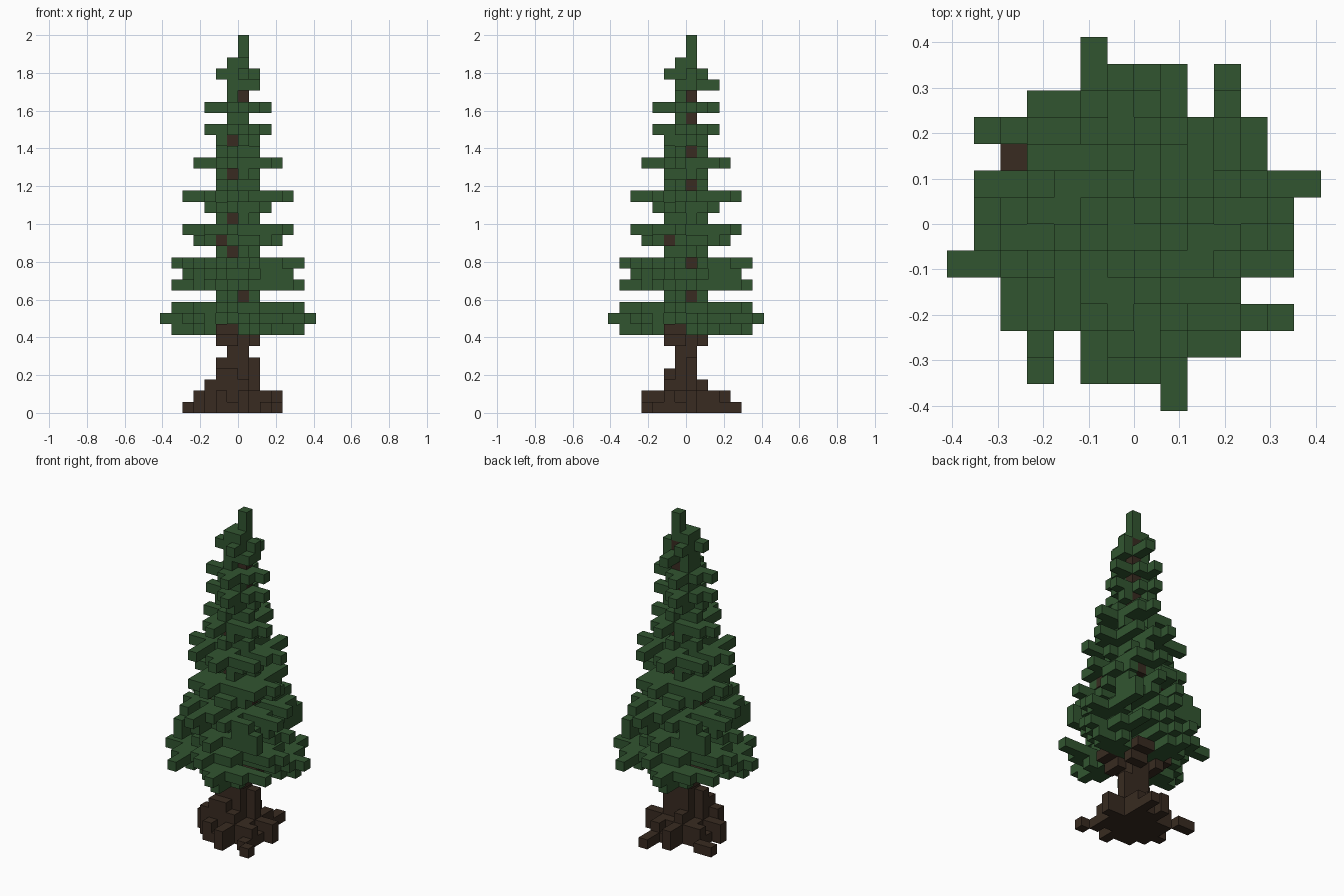
import bpy, bmesh
from mathutils import Vector

cube = bpy.data.objects.get("Cube")
if cube:
    bpy.data.objects.remove(cube)

UNIT = 2 / 34  # edge of one block


def material(name, rgb):
    m = bpy.data.materials.new(name)
    m.use_nodes = True
    m.diffuse_color = (*rgb, 1)
    bsdf = m.node_tree.nodes["Principled BSDF"]
    bsdf.inputs["Base Color"].default_value = (*rgb, 1)
    bsdf.inputs["Roughness"].default_value = 0.9
    return m


def bough(level, lane, start, end):
    """A straight run of blocks, repeated on the four sides of the trunk."""
    cells = set()
    for reach in range(start, end + 1):
        x, y = lane, reach
        for _ in range(4):
            cells.add((x, y, level))
            x, y = y, -1 - x
    return cells


def tier(level, lead, reach):
    """A branch layer: one long bough per side with shorter neighbours."""
    cells = set()
    for offset, drop in zip(range(-2, 2), (2, 2, 0, 1)):
        lane = lead + offset
        cells |= bough(level, lane, max(1, abs(lane)), reach - drop)
    return cells


def column(x, y, bottom, top):
    return {(x, y, z) for z in range(bottom, top)}


def build(name, cells, solid, mat):
    """Skin a set of blocks, leaving out the faces hidden by neighbours."""
    bm = bmesh.new()
    for cell in sorted(cells):
        centre = Vector(cell) + Vector((0.5, 0.5, 0.5))
        for axis in range(3):
            for sign in (-1, 1):
                n = Vector((0, 0, 0))
                n[axis] = sign
                if tuple(int(c) for c in Vector(cell) + n) in solid:
                    continue
                u = Vector((n.y, n.z, n.x))
                v = n.cross(u)
                corners = [n + u + v, n - u + v, n - u - v, n + u - v]
                bm.faces.new([bm.verts.new((centre + c / 2) * UNIT) for c in corners])
    bmesh.ops.remove_doubles(bm, verts=bm.verts, dist=UNIT / 100)
    mesh = bpy.data.meshes.new(name)
    bm.to_mesh(mesh)
    bm.free()
    mesh.materials.append(mat)
    obj = bpy.data.objects.new(name, mesh)
    bpy.context.collection.objects.link(obj)


# Trunk: thick shaft that thins in two steps, forks under the crown, side stubs
trunk = column(0, 0, 0, 31) | column(-1, -1, 0, 26)
trunk |= column(-1, 0, 0, 13) | column(0, -1, 0, 13)
for level in (6, 7):
    for lane in (0, 1):
        trunk |= bough(level, lane, 1, level - 5)
trunk |= bough(15, 1, 1, 2)

# Roots: a stepped flare on every side, buttresses and loose tips
roots = bough(2, -1, 1, 1)
for level in (0, 1):
    roots |= bough(level, -1, 1, 3) | bough(level, 0, 1, 2 - level) | bough(level, 1, 1, 2)
roots |= column(-2, -1, 0, 5) | column(1, 0, 0, 5) | column(-1, -2, 0, 4)
roots |= column(-2, -2, 0, 4) | column(-3, -2, 0, 3)
roots |= {(1, 3, 0), (1, 4, 0), (2, -3, 0), (3, -4, 0), (-4, 2, 0), (-5, 2, 0)}

# Crown: lead lane and reach of each branch layer
layers = {
    7: (-2, 5), 8: (-2, 6), 9: (0, 5), 10: (0, 1), 11: (-1, 5), 12: (1, 4),
    15: (-1, 3), 16: (0, 4), 18: (0, 2), 19: (-1, 4), 22: (0, 3), 25: (-1, 2), 27: (-1, 2),
}
foliage = set()
for level, (lead, reach) in layers.items():
    foliage |= tier(level, lead, reach)

# Side sprays that fill the corners between the long boughs
foliage |= bough(8, 3, 2, 5) | bough(8, 0, 1, 4) | bough(11, 3, 2, 4) | bough(12, 3, 2, 4)
foliage |= bough(13, 1, 1, 5) | bough(13, 0, 1, 3) | bough(13, -2, 2, 4) | bough(13, 3, 2, 3)
foliage |= bough(15, -2, 2, 3) | bough(15, -3, 2, 2) | bough(18, -1, 1, 1)
for level in (16, 19):
    foliage |= bough(level, 2, 2, 3)

# Narrow pinwheel collars between the layers, which let the trunk show
for level in (14, 17, 21, 24):
    foliage |= bough(level, -1, 1, 1)
for level in (20, 23):
    foliage |= bough(level, 0, 1, 1)

# Core needles around the thin upper shaft, tufts and the top spike
for level in range(13, 32):
    foliage |= bough(level, 0, 0, 0)
foliage.discard((0, -1, 28))
foliage |= {(1, 0, 29), (0, 1, 29), (0, 2, 29), (1, -1, 29)}
foliage |= bough(30, -1, 1, 1) | column(0, 0, 31, 34)

wood = trunk | roots
foliage -= wood
solid = wood | foliage
bark = material("bark_brown", (0.040, 0.024, 0.015))
needles = material("needle_green", (0.031, 0.091, 0.030))
build("trunk", trunk, solid, bark)
build("roots", roots - trunk, solid, bark)
build("foliage", foliage, solid, needles)
